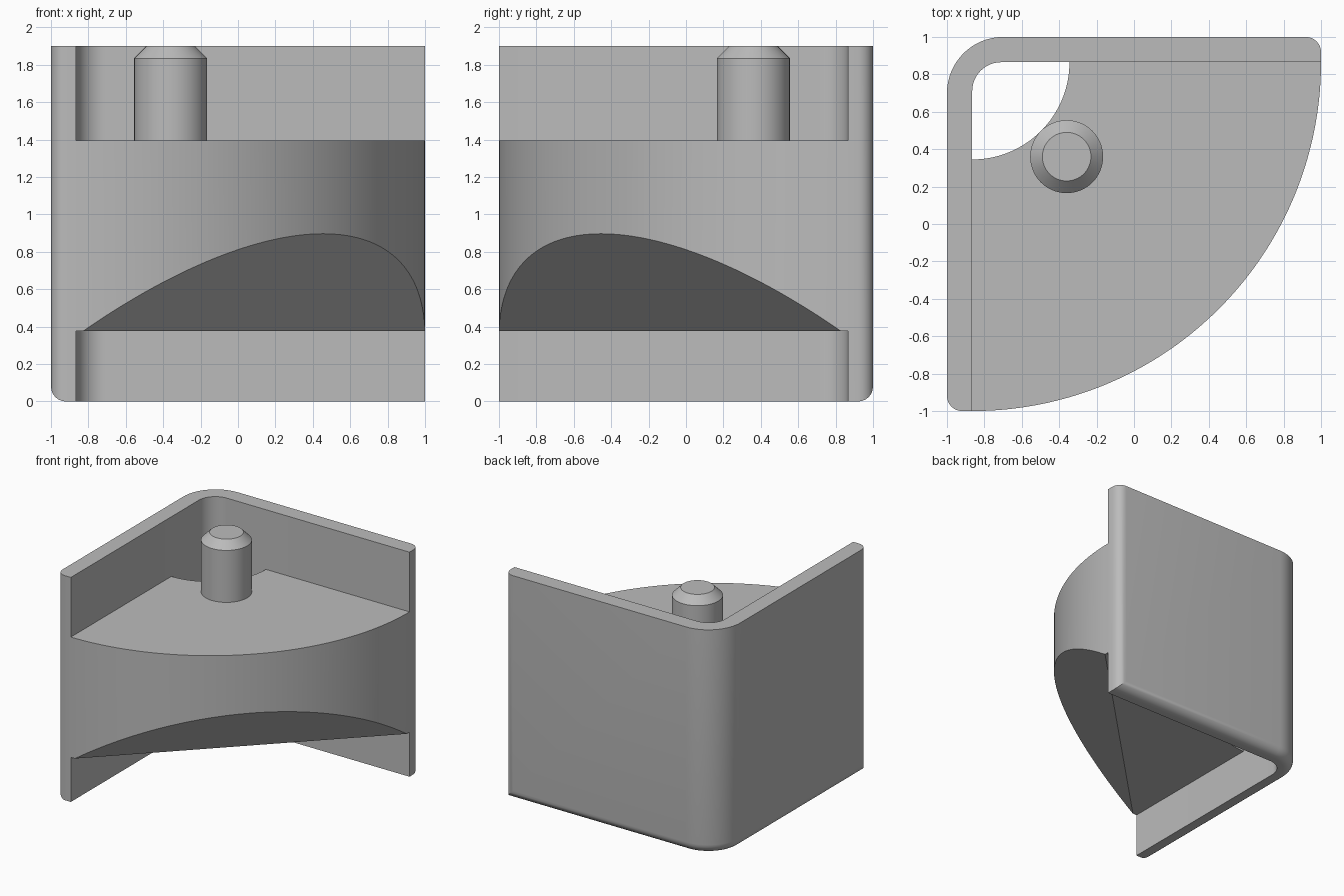
import bpy, bmesh, math
from mathutils import Vector

cube = bpy.data.objects.get("Cube")
if cube:
    bpy.data.objects.remove(cube, do_unlink=True)

INNER = 0.865          # inner wall faces sit at x = -INNER and y = INNER
WALL_TOP, DECK, LEDGE = 1.9, 1.395, 0.377
CORNER = Vector((-INNER, INNER, 0))

grey = bpy.data.materials.new("plain_grey")
grey.use_nodes = True
colour = (0.5, 0.5, 0.5, 1)
grey.diffuse_color = colour
grey.node_tree.nodes["Principled BSDF"].inputs["Base Color"].default_value = colour


def arc(cx, cy, r, start, end, steps):
    angles = [math.radians(start + (end - start) * i / steps) for i in range(steps + 1)]
    return [(cx + r * math.cos(a), cy + r * math.sin(a)) for a in angles]


def prism(outline, low, high):
    bm = bmesh.new()
    base = bm.faces.new([bm.verts.new((x, y, low)) for x, y in outline])
    top = bmesh.ops.extrude_face_region(bm, geom=[base])["geom"]
    verts = [v for v in top if isinstance(v, bmesh.types.BMVert)]
    bmesh.ops.translate(bm, verts=verts, vec=(0, 0, high - low))
    bmesh.ops.recalc_face_normals(bm, faces=bm.faces)
    return bm


def finish(bm, name):
    bmesh.ops.recalc_face_normals(bm, faces=bm.faces)
    mesh = bpy.data.meshes.new(name)
    bm.to_mesh(mesh)
    bm.free()
    mesh.materials.append(grey)
    obj = bpy.data.objects.new(name, mesh)
    bpy.context.collection.objects.link(obj)
    bpy.ops.object.select_all(action="DESELECT")
    obj.select_set(True)
    bpy.context.view_layer.objects.active = obj
    bpy.ops.object.shade_smooth_by_angle(angle=math.radians(30))


# L-shaped corner wall
outline = [(-1, -1), (-INNER, -1)]
outline += arc(-0.71, 0.71, 0.155, 180, 90, 12)
outline += [(1, INNER), (1, 1)]
outline += arc(-0.7, 0.7, 0.3, 90, 180, 16)
bm = prism(outline, 0, WALL_TOP)


def on_outside(v):
    x, y = v.co.x, v.co.y
    in_corner = x < -0.7 and y > 0.7 and math.hypot(x + 0.7, y - 0.7) > 0.25
    return x < -0.99 or y > 0.99 or in_corner


# Round the outer bottom edge and the two upright end edges
rounded = []
for e in bm.edges:
    a, b = e.verts
    if not (on_outside(a) and on_outside(b)):
        continue
    at_bottom = max(a.co.z, b.co.z) < 0.01
    upright = abs(a.co.z - b.co.z) > 1
    at_end = a.co.x > 0.99 or a.co.y < -0.99
    if at_bottom or (upright and at_end):
        rounded.append(e)
bmesh.ops.bevel(bm, geom=rounded, offset=0.08, offset_type="OFFSET",
                segments=6, profile=0.5, affect="EDGES", clamp_overlap=False)
finish(bm, "corner_wall")

# Quarter-disc body with a drain opening at the inner corner
outline = arc(CORNER.x, CORNER.y, 1.865, -90, 0, 72)
outline += arc(CORNER.x, CORNER.y, 0.52, 0, -90, 32)
bm = prism(outline, LEDGE, DECK)

# Slope the underside upward toward the curved front
outward = Vector((1, -1, 0)).normalized()
point = CORNER + outward * 1.345 + Vector((0, 0, LEDGE))
cut = bmesh.ops.bisect_plane(
    bm, geom=bm.verts[:] + bm.edges[:] + bm.faces[:], dist=1e-5,
    plane_co=point, plane_no=outward - Vector((0, 0, 1)), clear_outer=True)
bmesh.ops.holes_fill(bm, edges=[e for e in bm.edges if e.is_boundary], sides=0)
finish(bm, "quarter_body")

# Upright peg with a chamfered tip
bm = prism(arc(-0.36, 0.36, 0.195, 0, 354.375, 63), DECK - 0.02, WALL_TOP)
tip = [e for e in bm.edges if min(v.co.z for v in e.verts) > WALL_TOP - 0.01]
bmesh.ops.bevel(bm, geom=tip, offset=0.065, segments=1, affect="EDGES")
finish(bm, "peg")
